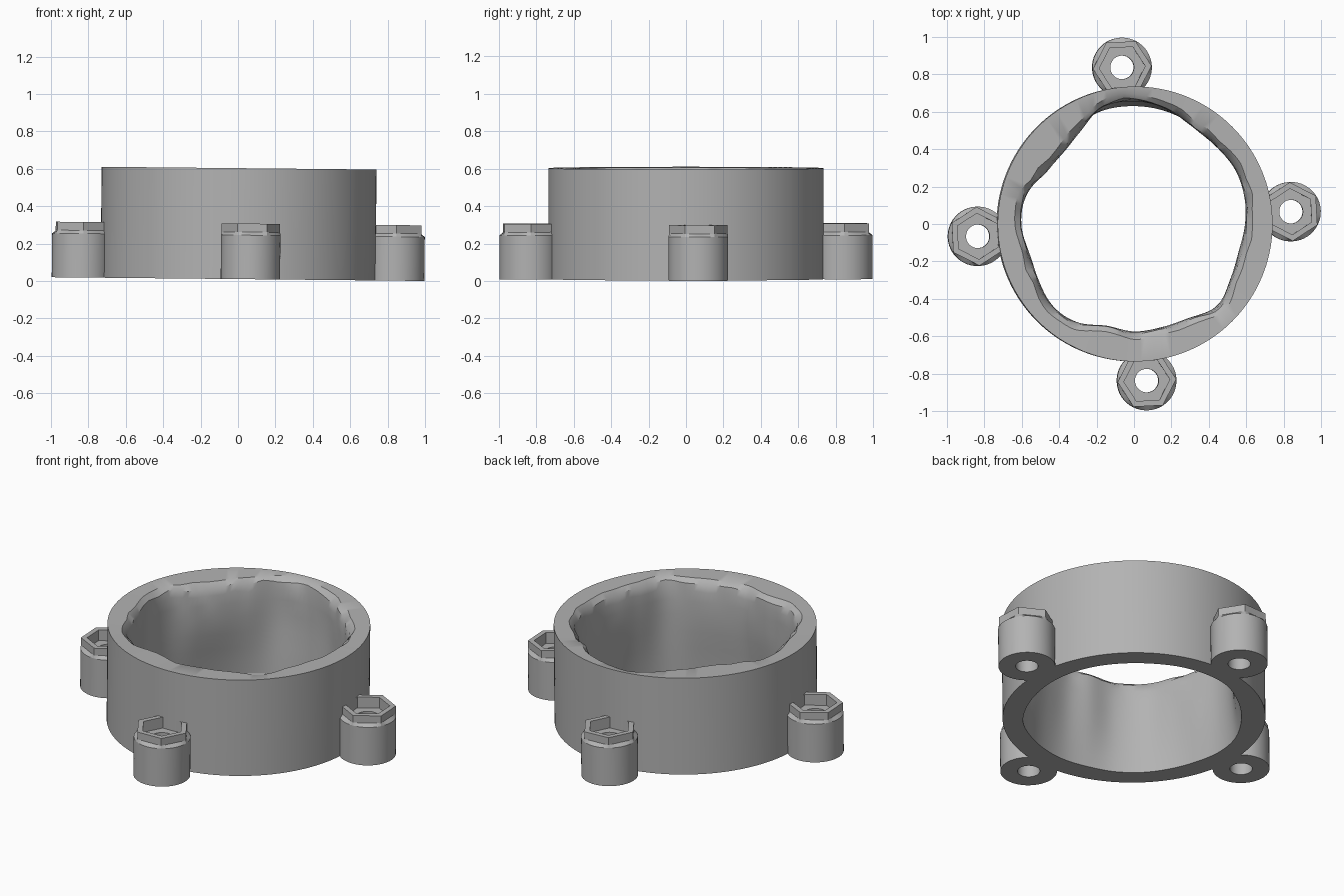
import bpy, bmesh, math, random
from mathutils import Matrix

random.seed(7)
cube = bpy.data.objects.get("Cube")
if cube:
    bpy.data.objects.remove(cube)

GREY = (0.45, 0.45, 0.45, 1.0)
grey = bpy.data.materials.new("plain_grey")
grey.use_nodes = True
grey.diffuse_color = GREY
grey.node_tree.nodes["Principled BSDF"].inputs["Base Color"].default_value = GREY

# whole piece leans very slightly down towards +x
TILT = Matrix.Rotation(0.01, 4, "Y")


def loft(name, rings, angle):
    """Join closed rings of points into a ring-shaped solid."""
    bm = bmesh.new()
    loops = [[bm.verts.new(p) for p in ring] for ring in rings]
    n = len(loops[0])
    for a, b in zip(loops, loops[1:] + loops[:1]):
        for i in range(n):
            j = (i + 1) % n
            bm.faces.new((a[i], a[j], b[j], b[i]))
    bmesh.ops.recalc_face_normals(bm, faces=bm.faces)
    mesh = bpy.data.meshes.new(name)
    bm.to_mesh(mesh)
    bm.free()
    mesh.materials.append(grey)
    obj = bpy.data.objects.new(name, mesh)
    bpy.context.collection.objects.link(obj)
    bpy.ops.object.select_all(action="DESELECT")
    obj.select_set(True)
    bpy.context.view_layer.objects.active = obj
    bpy.ops.object.shade_smooth_by_angle(angle=math.radians(angle))
    return obj


def polar(radius, z, n):
    """Ring of n points; radius is a function of the angle."""
    return [(radius(t) * math.cos(t), radius(t) * math.sin(t), z)
            for t in (math.tau * i / n for i in range(n))]


# uneven bore: radius every 15 degrees, starting at +x
BORE = [.59, .605, .61, .60, .605, .64, .655, .65, .575, .54, .55, .60,
        .61, .585, .595, .62, .61, .565, .575, .57, .58, .62, .59, .575]


def bore(t):
    f = (t / math.tau * len(BORE)) % len(BORE)
    i = int(f)
    s = f - i
    a, b, c, d = (BORE[(i + k) % len(BORE)] for k in (-1, 0, 1, 2))
    return b + 0.5 * s * (c - a + s * (2*a - 5*b + 4*c - d + s * (3*(b - c) + d - a)))


# collar: round outside, smooth flared bore, ragged upper lip
N = 144
outer = lambda t: 0.735
rings = [polar(outer, 0.01, N), polar(outer, 0.603, N)]
ragged = [random.uniform(-1, 1) for _ in range(N // 3)]


def rough(t, shift):
    f = t / math.tau * len(ragged) + shift
    i = int(f)
    s = f - i
    return ragged[i % len(ragged)] * (1 - s) + ragged[(i + 1) % len(ragged)] * s


# (height, share of uneven shape, offset, roughness)
for k, (z, share, offset, amount) in enumerate([
        (0.60, 1, 0.04, 0.010), (0.575, 1, 0.012, 0.012), (0.535, 1, 0.004, 0.008),
        (0.47, 1, 0, 0.002), (0.38, 1, 0, 0), (0.28, 0.85, 0, 0),
        (0.18, 0.6, 0, 0), (0.09, 0.4, 0, 0), (0.01, 0.25, 0, 0)]):
    ring = polar(lambda t: bore(t) * share + 0.622 * (1 - share)
                 + offset + amount * rough(t, k * 0.4), z, N)
    if k in (1, 2):
        ring = [(x, y, z + 0.012 * rough(math.tau * i / N, 5))
                for i, (x, y, z) in enumerate(ring)]
    rings.append(ring)
collar = loft("collar", rings, 35)
collar.matrix_world = TILT


# bolt bosses: cylinder blending to a hexagonal nut pocket with a through hole
def hexagon(r):
    def radius(t):
        a = (t + math.pi / 6) % (math.pi / 3) - math.pi / 6
        a = abs(a) if abs(a) <= math.pi / 6 else 0
        return r * math.cos(math.pi / 6) / math.cos(math.pi / 6 - a)
    return radius


def round_(r):
    return lambda t: r


# corners lie on the local x axis
section = [(round_(0.159), 0.01), (round_(0.159), 0.245), (hexagon(0.157), 0.262),
           (hexagon(0.157), 0.307), (hexagon(0.123), 0.307), (hexagon(0.123), 0.24),
           (round_(0.063), 0.24), (round_(0.063), 0.01)]
for k, side in enumerate(("left", "back", "right", "front")):
    boss = loft(side + "_nut_boss", [polar(r, z, 48) for r, z in section], 25)
    heading = math.radians(4.5 + 90 * k)
    boss.matrix_world = (TILT @ Matrix.Rotation(heading, 4, "Z")
                         @ Matrix.Translation((0.84, 0, 0))
                         @ Matrix.Rotation(math.radians(28.5), 4, "Z"))
